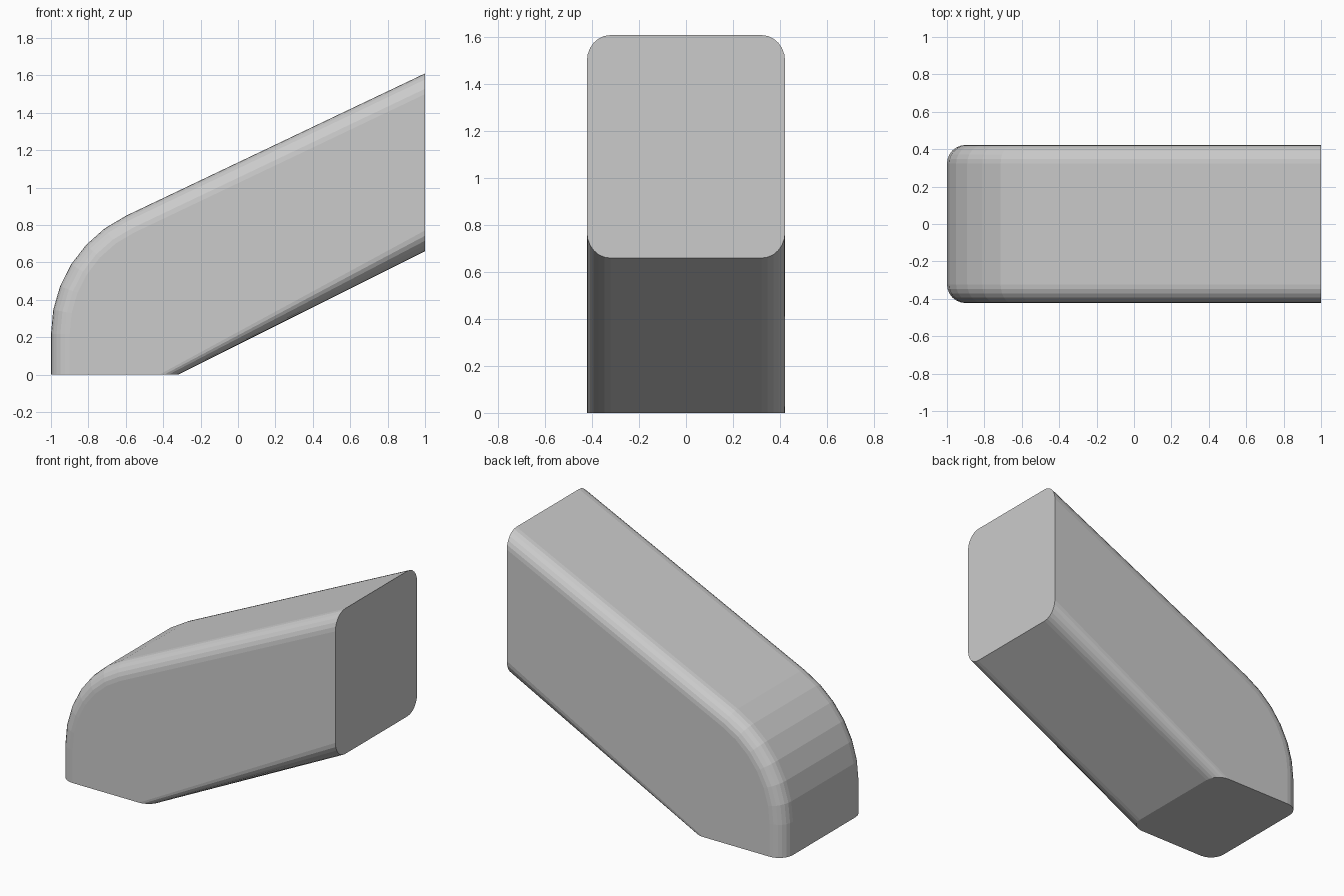
import bpy, bmesh, math

if "Cube" in bpy.data.objects:
    bpy.data.objects.remove(bpy.data.objects["Cube"])

HALF_W = 0.4225      # half width in y
R = 0.10             # rounding of the long edges
STEPS = 6            # facets per rounded edge
BEND_R, BEND_Z, BEND_STEPS = 0.70, 0.216, 6
SLOPE = math.atan(0.475)


def outline(inset):
    """Side outline; long edges move in by inset, the two end caps stay in plane."""
    pts = [(-1 + inset, 0)]
    turn = math.pi / 2 - SLOPE
    r = BEND_R - inset
    for i in range(BEND_STEPS + 1):
        a = turn * i / BEND_STEPS
        pts.append((-1 + BEND_R - r * math.cos(a), BEND_Z + r * math.sin(a)))
    drop = inset / math.cos(SLOPE)
    pts += [(1, 1.61 - drop), (1, 0.66 + drop), (-0.32 - inset, 0)]
    return pts


# layers across the width, following the rounded edges
layers = []
for i in range(STEPS + 1):
    a = math.pi / 2 * i / STEPS
    layers.append((HALF_W - R + R * math.cos(a), R - R * math.sin(a)))
layers = [(-y, d) for y, d in layers] + layers[::-1]

bm = bmesh.new()
rings = [[bm.verts.new((x, y, z)) for x, z in outline(d)] for y, d in layers]
for a, b in zip(rings, rings[1:]):
    n = len(a)
    for k in range(n):
        m = (k + 1) % n
        bm.faces.new((a[k], a[m], b[m], b[k]))
# flat side walls
bm.faces.new(rings[0])
bm.faces.new(rings[-1])
# merge the strips of both flat end caps into single faces
for axis, at in ((0, 1), (2, 0)):
    cap = [f for f in bm.faces if all(abs(v.co[axis] - at) < 1e-5 for v in f.verts)]
    bmesh.ops.dissolve_faces(bm, faces=cap)
bmesh.ops.recalc_face_normals(bm, faces=bm.faces)

mesh = bpy.data.meshes.new("angled_block")
bm.to_mesh(mesh)
bm.free()
block = bpy.data.objects.new("angled_block", mesh)
bpy.context.collection.objects.link(block)
